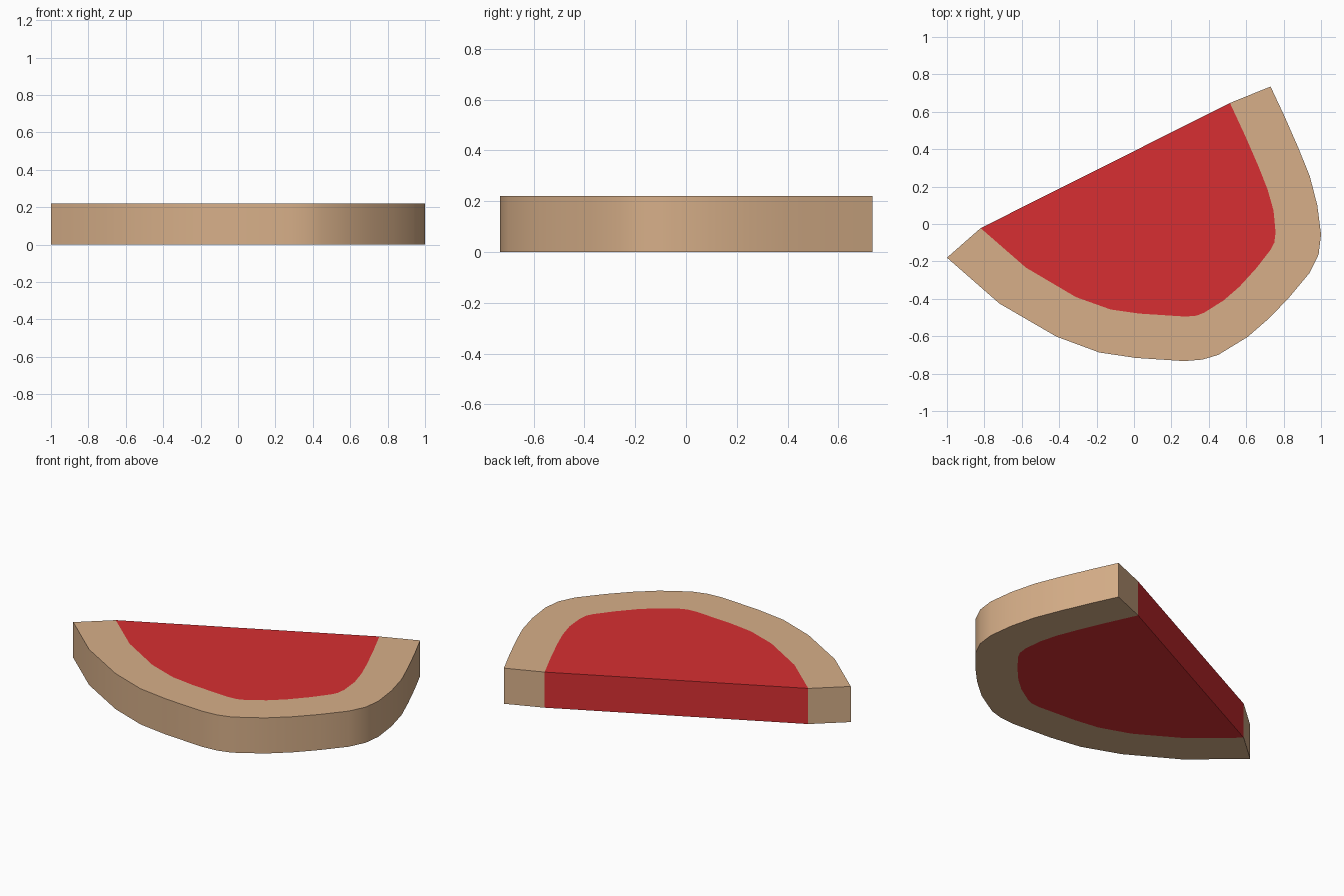
import bpy, bmesh

if "Cube" in bpy.data.objects:
    bpy.data.objects.remove(bpy.data.objects["Cube"])

HEIGHT = 0.22

# Matching outlines: outside of the rind and edge of the flesh, tip to tip
OUTER = [(-1.0, -.18), (-.72, -.425), (-.415, -.602), (-.185, -.687), (.01, -.716),
         (.27, -.733), (.365, -.725), (.45, -.7), (.607, -.604), (.725, -.502),
         (.83, -.392), (.94, -.26), (.987, -.163), (1.0, -.056), (.98, .1),
         (.94, .255), (.88, .404), (.805, .575), (.73, .735)]
INNER = [(-.82, -.022), (-.578, -.233), (-.31, -.391), (-.125, -.457), (.03, -.479),
         (.275, -.495), (.335, -.49), (.377, -.473), (.48, -.408), (.565, -.334),
         (.655, -.235), (.73, -.138), (.75, -.1), (.757, -.045), (.746, .072),
         (.714, .185), (.666, .307), (.596, .468), (.513, .647)]


def slab(name, points, faces, color):
    """Extrude a flat faceted outline up to the slice height."""
    bm = bmesh.new()
    verts = [bm.verts.new((x, y, 0)) for x, y in points]
    flat = [bm.faces.new([verts[i] for i in f]) for f in faces]
    top = bmesh.ops.extrude_face_region(bm, geom=flat, use_keep_orig=True)["geom"]
    bmesh.ops.translate(bm, vec=(0, 0, HEIGHT),
                        verts=[g for g in top if isinstance(g, bmesh.types.BMVert)])
    bmesh.ops.recalc_face_normals(bm, faces=bm.faces)
    mesh = bpy.data.meshes.new(name)
    bm.to_mesh(mesh)
    bm.free()
    obj = bpy.data.objects.new(name, mesh)
    bpy.context.collection.objects.link(obj)
    mat = bpy.data.materials.new(name + "_color")
    mat.diffuse_color = color
    mat.use_nodes = True
    mat.node_tree.nodes["Principled BSDF"].inputs["Base Color"].default_value = mat.diffuse_color
    mesh.materials.append(mat)
    # Smooth curved wall, sharp rims and ends
    bpy.ops.object.select_all(action="DESELECT")
    obj.select_set(True)
    bpy.context.view_layer.objects.active = obj
    bpy.ops.object.shade_smooth_by_angle(angle=0.7)
    return obj


n = len(OUTER)
# Rind: curved band of quads between the two outlines
slab("rind", OUTER + INNER,
     [(i, i + 1, n + i + 1, n + i) for i in range(n - 1)], (.68, .43, .25, 1))
# Flesh: filled area with a straight cut side
slab("flesh", INNER, [range(n)], (.68, .028, .032, 1))
